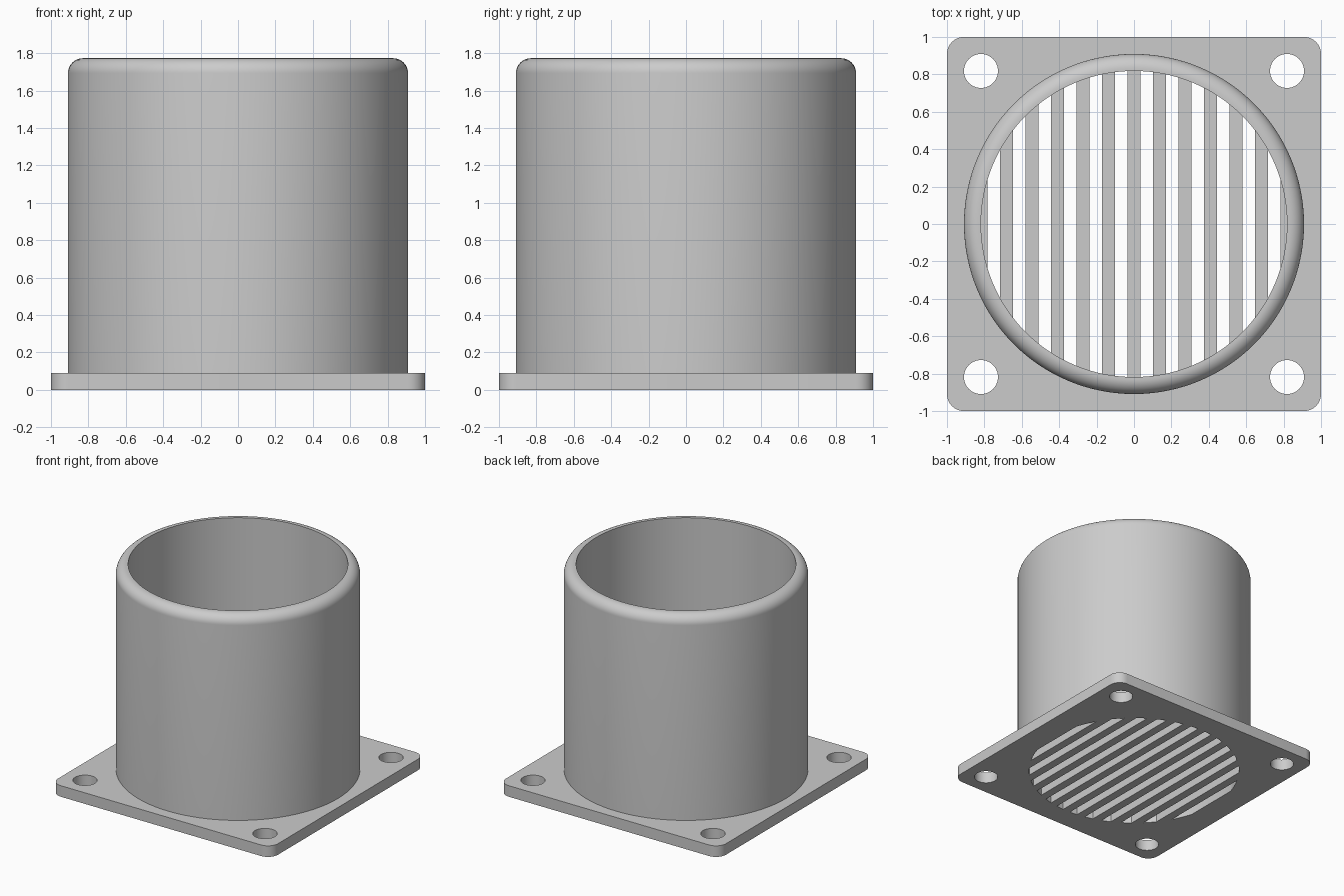
import bpy
import bmesh
from math import pi, sin, cos, asin

cube = bpy.data.objects.get("Cube")
if cube:
    bpy.data.objects.remove(cube, do_unlink=True)

U = 2 / 44                      # one design unit: the plate is 44 units wide
THICK = 2 * U
BORE, OUTER, TOP = 18 * U, 20 * U, 39 * U
FILLET = 1.75 * U
PITCH, SLOT = 3 * U, 1.5 * U

grey = bpy.data.materials.new("grey_plastic")
grey.use_nodes = True
colour = (0.6, 0.6, 0.6, 1)
grey.diffuse_color = colour
grey.node_tree.nodes["Principled BSDF"].inputs["Base Color"].default_value = colour


def arc(cx, cy, r, start, end, n):
    """Points along an arc, both ends included."""
    return [(cx + r * cos(start + (end - start) * i / n),
             cy + r * sin(start + (end - start) * i / n)) for i in range(n + 1)]


def finish(obj):
    obj.data.materials.clear()
    obj.data.materials.append(grey)
    bpy.ops.object.select_all(action='DESELECT')
    obj.select_set(True)
    bpy.context.view_layer.objects.active = obj
    bpy.ops.object.shade_smooth_by_angle()


# Plate outline with rounded corners
corner = 1 - 2 * U
outline = []
for k, (sx, sy) in enumerate([(1, 1), (-1, 1), (-1, -1), (1, -1)]):
    outline += arc(sx * corner, sy * corner, 2 * U, k * pi / 2, (k + 1) * pi / 2, 8)
loops = [outline]

# Four screw holes
for sx in (-1, 1):
    for sy in (-1, 1):
        loops.append(arc(sx * 18 * U, sy * 18 * U, 2 * U, 0, 2 * pi, 40)[:-1])

# Grille slots, with ends that follow the bore
for i in range(-6, 6):
    x = (i + 0.5) * PITCH
    a, b = asin((x - SLOT / 2) / BORE), asin((x + SLOT / 2) / BORE)
    upper = [(BORE * sin(a + (b - a) * k / 6), BORE * cos(a + (b - a) * k / 6))
             for k in range(7)]
    loops.append(upper + [(px, -py) for px, py in reversed(upper)])

# Filled 2D curve gives the flange plate and its grille
curve = bpy.data.curves.new("flange_plate", 'CURVE')
curve.dimensions = '2D'
curve.fill_mode = 'BOTH'
curve.extrude = THICK / 2
for pts in loops:
    spline = curve.splines.new('POLY')
    spline.points.add(len(pts) - 1)
    for p, (px, py) in zip(spline.points, pts):
        p.co = (px, py, 0, 1)
    spline.use_cyclic_u = True
plate = bpy.data.objects.new("flange_plate", curve)
bpy.context.collection.objects.link(plate)
plate.location.z = THICK / 2
bpy.context.view_layer.objects.active = plate
plate.select_set(True)
bpy.ops.object.convert(target='MESH')
plate = bpy.context.view_layer.objects.active
bm = bmesh.new()
bm.from_mesh(plate.data)
bmesh.ops.remove_doubles(bm, verts=bm.verts, dist=1e-5)
bmesh.ops.recalc_face_normals(bm, faces=bm.faces)
bm.to_mesh(plate.data)
bm.free()
finish(plate)

# Tube with a rounded outer rim, lathed from its wall profile
profile = [(OUTER, THICK)]
profile += arc(OUTER - FILLET, TOP - FILLET, FILLET, 0, pi / 2, 12)
profile += [(BORE, TOP), (BORE, THICK)]
bm = bmesh.new()
verts = [bm.verts.new((r, 0, z)) for r, z in profile]
edges = [bm.edges.new(pair) for pair in zip(verts, verts[1:])]
bmesh.ops.spin(bm, geom=verts + edges, cent=(0, 0, 0), axis=(0, 0, 1),
               angle=2 * pi, steps=128, use_merge=True)
bmesh.ops.remove_doubles(bm, verts=bm.verts, dist=1e-5)
bmesh.ops.recalc_face_normals(bm, faces=bm.faces)
# The rim must face up so that the outside is the front side
rim = max(bm.faces, key=lambda f: f.calc_center_median().z)
rim.normal_update()
if rim.normal.z < 0:
    bmesh.ops.reverse_faces(bm, faces=bm.faces)
mesh = bpy.data.meshes.new("tube")
bm.to_mesh(mesh)
bm.free()
tube = bpy.data.objects.new("tube", mesh)
bpy.context.collection.objects.link(tube)
finish(tube)
